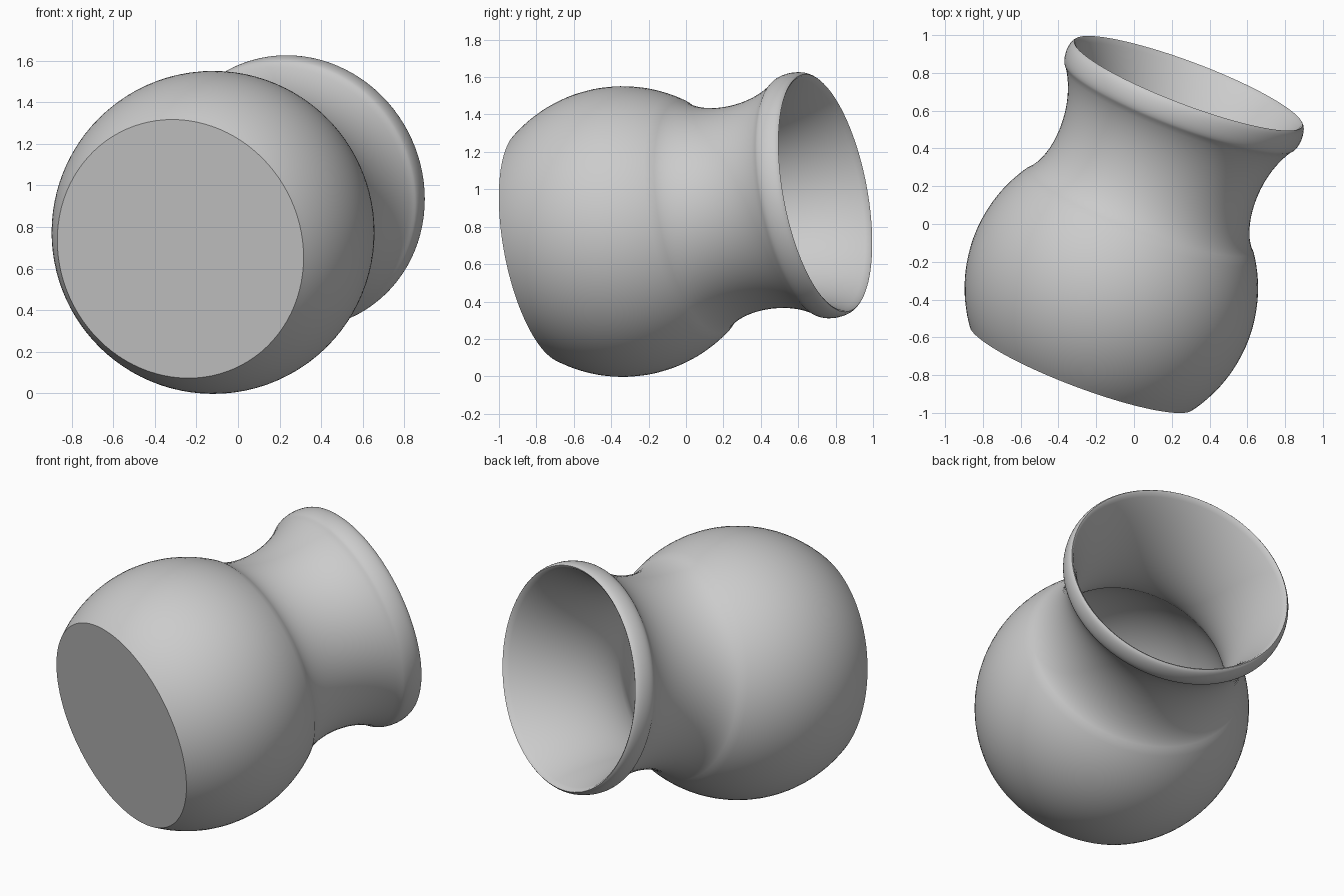
import bpy, bmesh, math
from mathutils import Vector
from mathutils.geometry import interpolate_bezier

old = bpy.data.objects.get("Cube")
if old:
    bpy.data.objects.remove(old, do_unlink=True)

SEGMENTS = 96
BASE = Vector((-0.277, -0.755, 0.695))     # centre of the flat base
AXIS = Vector((0.347, 0.921, 0.175))       # direction from base to mouth
BELLY = 0.452                              # height of the belly centre along the axis


def belly_arc(radius, low, high, steps=28):
    """Spherical belly as (radius, height) points between two heights."""
    a, b = (math.asin((h - BELLY) / radius) for h in (low, high))
    angles = [a + (b - a) * i / steps for i in range(steps + 1)]
    return [(radius * math.cos(t), BELLY + radius * math.sin(t)) for t in angles]


def curve(points, steps):
    """Bezier piece of the profile."""
    knots = [Vector((r, h, 0)) for r, h in points]
    return [(p.x, p.y) for p in interpolate_bezier(*knots, steps)]


# Profile: base, belly, neck, rolled lip, then back down the inside
outer_belly = belly_arc(0.777, 0, 0.885)
neck = curve([outer_belly[-1], (0.53, 0.99), (0.515, 1.30), (0.643, 1.49)], 24)
lip = curve([neck[-1], (0.673, 1.51), (0.673, 1.61), (0.645, 1.628)], 12)
inner_belly = belly_arc(0.68, 0.1, 0.88)[::-1]
throat = curve([(0.635, 1.622), (0.53, 1.45), (0.42, 1.12), inner_belly[0]], 24)
profile = ([(0, 0)] + outer_belly + neck[1:] + lip[1:] + throat
           + inner_belly[1:] + [(0, 0.1)])

# Revolve the profile
bm = bmesh.new()
verts = [bm.verts.new((r, 0, h)) for r, h in profile]
edges = [bm.edges.new(pair) for pair in zip(verts, verts[1:])]
bmesh.ops.spin(bm, geom=verts + edges, cent=(0, 0, 0), axis=(0, 0, 1),
               angle=math.tau, steps=SEGMENTS, use_duplicate=False)
bmesh.ops.remove_doubles(bm, verts=bm.verts, dist=0.0005)
bmesh.ops.recalc_face_normals(bm, faces=bm.faces)
mesh = bpy.data.meshes.new("vase")
bm.to_mesh(mesh)
bm.free()

# Lay the vase over on its side
vase = bpy.data.objects.new("vase", mesh)
bpy.context.collection.objects.link(vase)
vase.location = BASE
vase.rotation_euler = AXIS.to_track_quat('Z', 'Y').to_euler()

# Plain grey clay
clay = bpy.data.materials.new("grey_clay")
clay.use_nodes = True
clay.diffuse_color = (0.6, 0.6, 0.6, 1)
clay.node_tree.nodes["Principled BSDF"].inputs["Base Color"].default_value = clay.diffuse_color
mesh.materials.append(clay)

# Smooth surface with crisp base edge
bpy.ops.object.select_all(action='DESELECT')
vase.select_set(True)
bpy.context.view_layer.objects.active = vase
bpy.ops.object.shade_smooth_by_angle(angle=math.radians(35))
